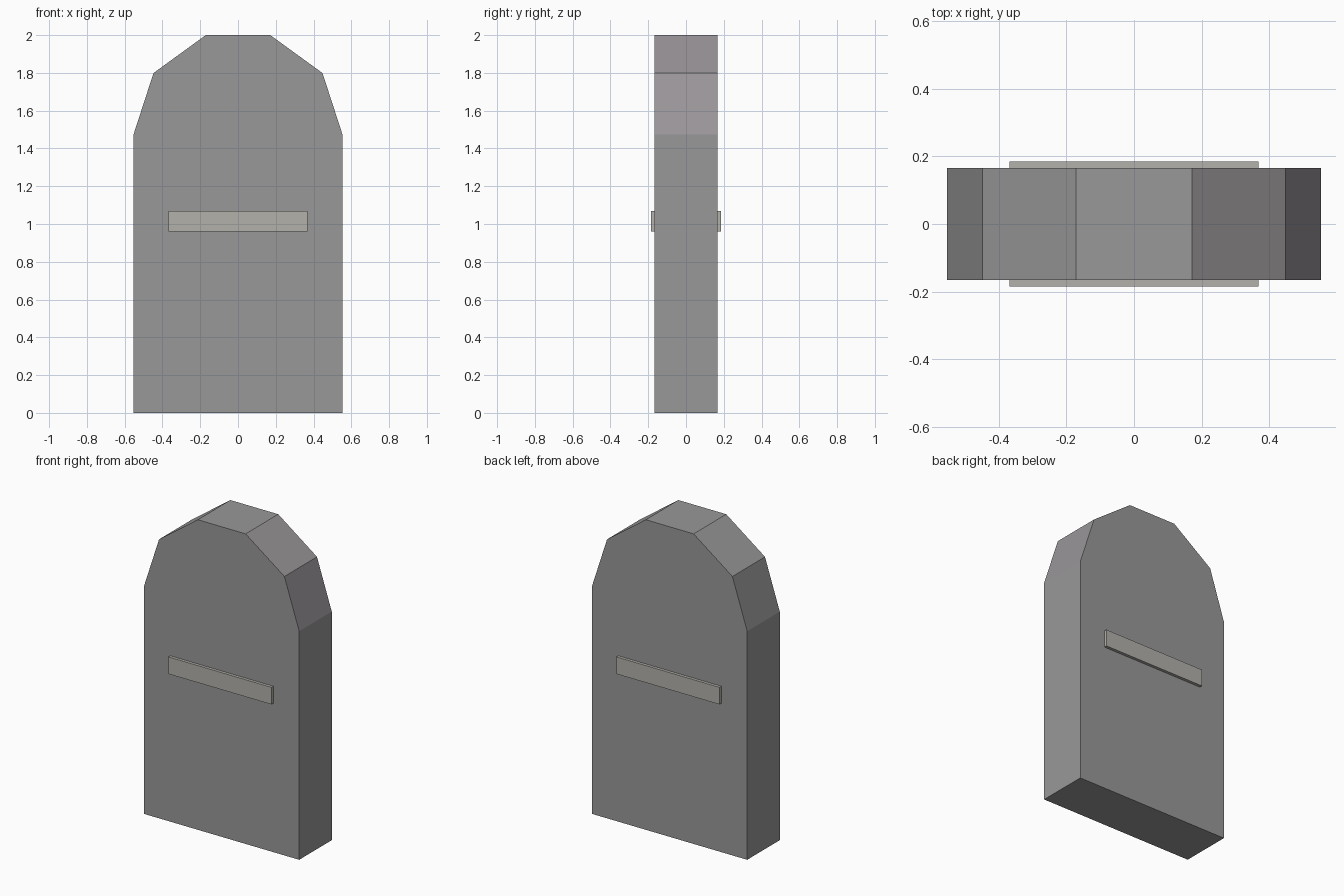
import bpy, bmesh, math

if "Cube" in bpy.data.objects:
    bpy.data.objects.remove(bpy.data.objects["Cube"])

R, HALF_DEPTH = 0.553, 0.166
SPRING = 2.0 - R * math.sin(math.radians(72))


def material(name, colour):
    mat = bpy.data.materials.new(name)
    mat.diffuse_color = (*colour, 1)
    mat.use_nodes = True
    mat.node_tree.nodes["Principled BSDF"].inputs["Base Color"].default_value = mat.diffuse_color
    return mat


def extrude_profile(name, points, y0, y1, mat):
    """Make a closed solid from an (x, z) outline, extruded along y."""
    bm = bmesh.new()
    face = bm.faces.new([bm.verts.new((x, y0, z)) for x, z in points])
    ext = bmesh.ops.extrude_face_region(bm, geom=[face])
    verts = [v for v in ext["geom"] if isinstance(v, bmesh.types.BMVert)]
    bmesh.ops.translate(bm, verts=verts, vec=(0, y1 - y0, 0))
    bmesh.ops.recalc_face_normals(bm, faces=bm.faces)
    mesh = bpy.data.meshes.new(name)
    bm.to_mesh(mesh)
    bm.free()
    mesh.materials.append(mat)
    obj = bpy.data.objects.new(name, mesh)
    bpy.context.collection.objects.link(obj)
    return obj


dark_stone = material("dark_stone", (0.315, 0.315, 0.318))
tinted_stone = material("tinted_stone", (0.325, 0.305, 0.322))
pale_stone = material("pale_stone", (0.45, 0.44, 0.405))

# Upright slab with a five-sided arched top
arch = [(R * math.cos(math.radians(36 * i)), SPRING + R * math.sin(math.radians(36 * i)))
        for i in range(6)]
slab = extrude_profile("slab", [(-R, 0), (R, 0)] + arch, -HALF_DEPTH, HALF_DEPTH, dark_stone)

# Slightly warmer tint on the two right-hand slopes
slab.data.materials.append(tinted_stone)
for poly in slab.data.polygons:
    if poly.normal.x > 0.1 and poly.normal.z > 0.1:
        poly.material_index = 1

# Raised bar on the front and back faces
bar = [(-0.368, 0.96), (0.368, 0.96), (0.368, 1.07), (-0.368, 1.07)]
for name, side in (("front_bar", -1), ("back_bar", 1)):
    extrude_profile(name, bar, side * HALF_DEPTH, side * 0.185, pale_stone)
